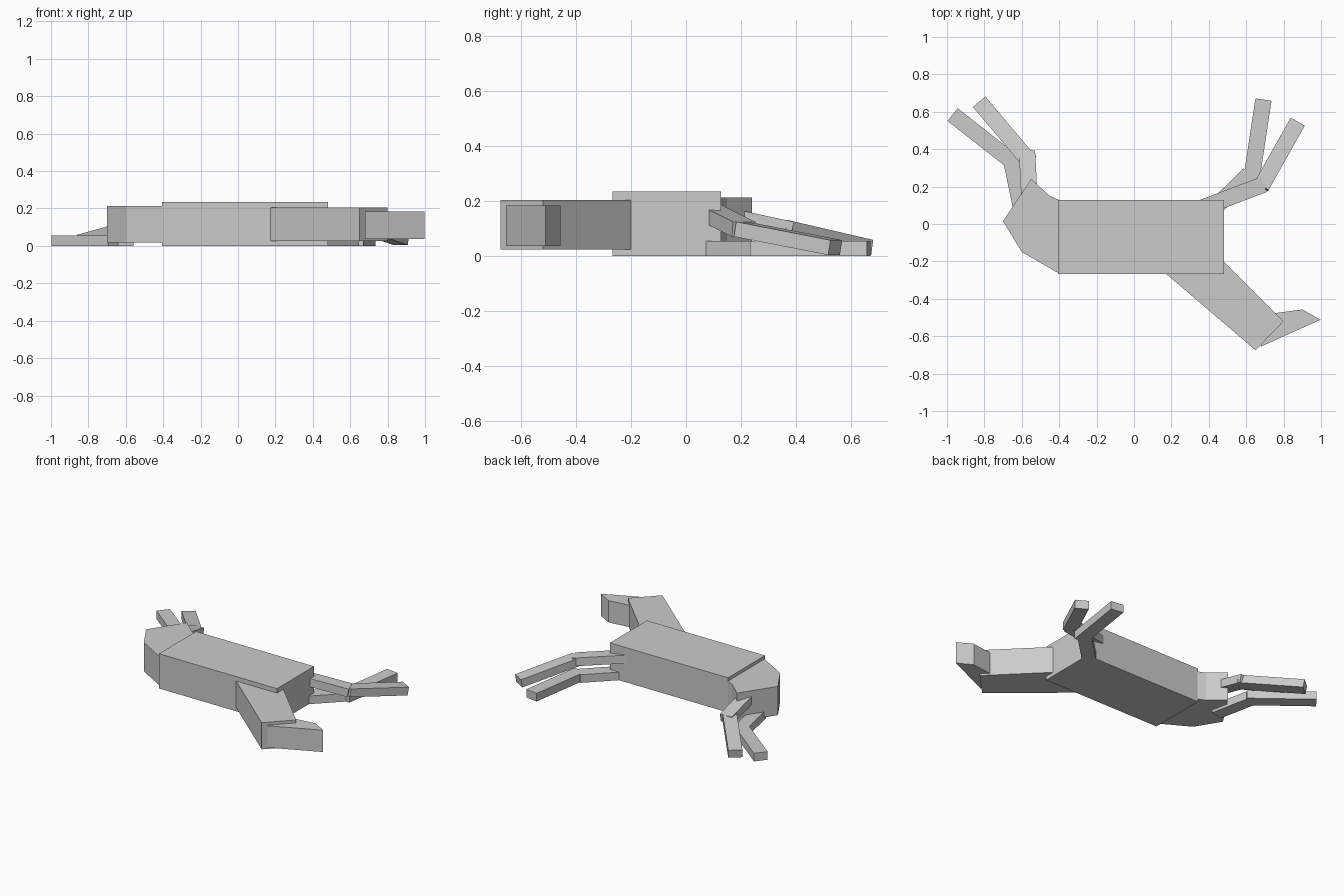
import bpy, bmesh
from mathutils import Vector

if "Cube" in bpy.data.objects:
    bpy.data.objects.remove(bpy.data.objects["Cube"])


def make(name, bottom, top):
    bm = bmesh.new()
    lo = [bm.verts.new(p) for p in bottom]
    hi = [bm.verts.new(p) for p in top]
    n = len(lo)
    bm.faces.new(lo[::-1])
    bm.faces.new(hi)
    for i in range(n):
        j = (i + 1) % n
        bm.faces.new((lo[i], lo[j], hi[j], hi[i]))
    bmesh.ops.recalc_face_normals(bm, faces=bm.faces[:])
    me = bpy.data.meshes.new(name)
    bm.to_mesh(me)
    bm.free()
    bpy.context.collection.objects.link(bpy.data.objects.new(name, me))


def prism(name, outline, z0, z1):
    make(name, [(x, y, z0) for x, y in outline], [(x, y, z1) for x, y in outline])


def beam(name, a, b, w=0.087, h=0.055):
    """Square bar between two centre points."""
    a, b = Vector(a), Vector(b)
    d = (b - a).normalized()
    side = d.cross(Vector((0, 0, 1))).normalized() * w / 2
    up = side.cross(d).normalized() * h / 2
    ring = [a - side, a + side, b + side, b - side]
    make(name, [p - up for p in ring], [p + up for p in ring])


# Trunk, rump, neck and head, lying on their side
prism("body", [(-0.405, -0.268), (0.48, -0.268), (0.48, 0.128), (-0.405, 0.128)], 0, 0.235)
prism("rump", [(-0.40, -0.265), (-0.40, 0.128), (-0.45, 0.15), (-0.55, 0.24),
               (-0.70, 0.015), (-0.60, -0.15)], 0.018, 0.213)
prism("neck", [(0.09, -0.197), (0.65, -0.675), (0.80, -0.52), (0.38, -0.10)], 0.025, 0.205)
prism("head", [(0.68, -0.655), (0.997, -0.512), (0.90, -0.457), (0.75, -0.477), (0.67, -0.56)],
      0.037, 0.185)

# Legs: hip or shoulder, knee, lower start, foot
legs = {
    "front_leg_low": [(0.40, 0.055, 0.0275), (0.615, 0.265, 0.0275),
                      (0.628, 0.24, 0.0275), (0.692, 0.665, 0.0275)],
    "front_leg_high": [(0.36, 0.085, 0.16), (0.69, 0.21, 0.098),
                       (0.68, 0.20, 0.098), (0.873, 0.543, 0.031)],
    "hind_leg_low": [(-0.60, 0.07, 0.0275), (-0.655, 0.335, 0.0275),
                     (-0.635, 0.322, 0.0275), (-0.97, 0.585, 0.0275)],
    "hind_leg_high": [(-0.558, 0.12, 0.155), (-0.572, 0.385, 0.098),
                      (-0.56, 0.336, 0.105), (-0.825, 0.65, 0.032)],
}
for name, (hip, knee, start, foot) in legs.items():
    beam(name + "_upper", hip, knee)
    beam(name + "_lower", start, foot)
